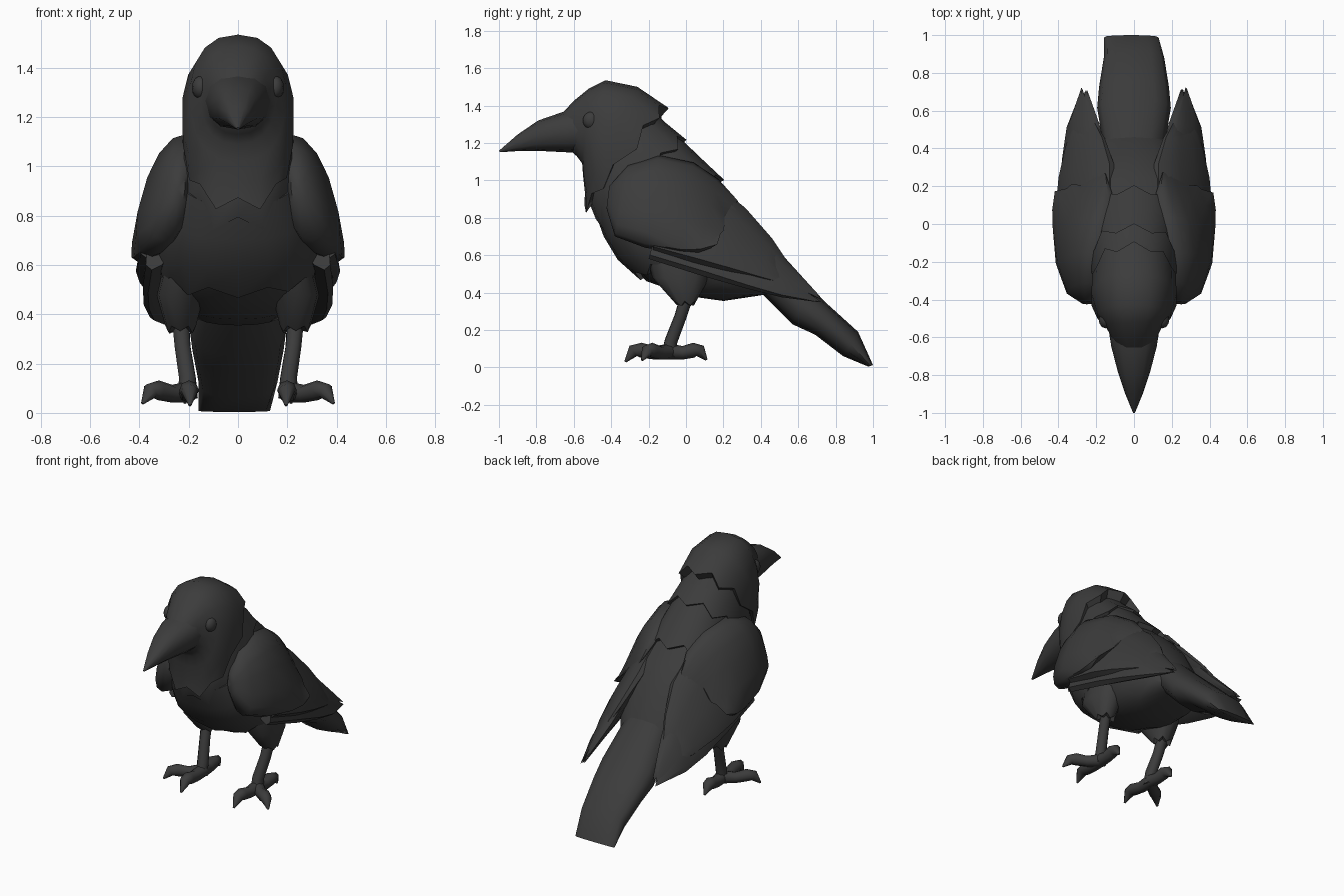
import bpy, bmesh, math, random
from mathutils import Vector

random.seed(4)
cube = bpy.data.objects.get("Cube")
if cube:
    bpy.data.objects.remove(cube)

mat = bpy.data.materials.new("charcoal black")
mat.use_nodes = True
colour = (0.045, 0.045, 0.045, 1)
mat.diffuse_color = colour
mat.node_tree.nodes["Principled BSDF"].inputs["Base Color"].default_value = colour


def skin(name, loops, angle=50):
    """Join matching loops of points into a closed, smooth surface."""
    bm = bmesh.new()
    rows = [[bm.verts.new(p) for p in loop] for loop in loops]
    n = len(rows[0])
    for a, b in zip(rows, rows[1:]):
        for i in range(n):
            j = (i + 1) % n
            bm.faces.new((a[i], a[j], b[j], b[i]))
    for row in (rows[0], rows[-1]):
        centre = bm.verts.new(sum((v.co for v in row), Vector()) / n)
        for i in range(n):
            bm.faces.new((row[i], row[(i + 1) % n], centre))
    bmesh.ops.recalc_face_normals(bm, faces=bm.faces)
    for f in bm.faces:
        f.smooth = True
    mesh = bpy.data.meshes.new(name)
    bm.to_mesh(mesh)
    bm.free()
    mesh.set_sharp_from_angle(angle=math.radians(angle))
    mesh.materials.append(mat)
    ob = bpy.data.objects.new(name, mesh)
    bpy.context.collection.objects.link(ob)
    return ob


def fuller(v):
    """Push a sine or cosine outward, for a slightly squared oval."""
    return math.copysign(abs(v) ** .85, v)


def oval(top, bottom, width, n):
    """Oval loop between two points, widened along x."""
    top, bottom = Vector(top), Vector(bottom)
    mid, half = (top + bottom) / 2, (top - bottom) / 2
    side = Vector((width, 0, 0))
    angles = [math.tau * i / n for i in range(n)]
    return [mid + half * fuller(math.cos(a)) + side * fuller(math.sin(a)) for a in angles]


def feathered(name, rings, n=18, jag=0.0, mirror=1):
    """Loft ovals; the last edge can end in ragged feather tips."""
    loops = [oval(t, b, w, n) for t, b, w in rings]
    if jag:
        for i, p in enumerate(loops[-1]):
            flow = (p - loops[-2][i]).normalized()
            p += flow * jag * (random.uniform(0.5, 1) if i % 2 == 0 else -0.4)
    for loop in loops:
        for p in loop:
            p.x *= mirror
    return skin(name, loops)


def central(name, rings, **options):
    """Loft along the body: rings are top y, top z, bottom y, bottom z, width."""
    return feathered(name, [((0, a, b), (0, c, d), w) for a, b, c, d, w in rings], **options)


def tube(name, path, radii, mirror=1, n=8):
    pts = [Vector((x * mirror, y, z)) for x, y, z in path]
    loops = []
    for i, p in enumerate(pts):
        d = pts[min(i + 1, len(pts) - 1)] - pts[max(i - 1, 0)]
        q = d.to_track_quat('Z', 'Y')
        loops.append([p + q @ Vector((math.cos(math.tau * k / n), math.sin(math.tau * k / n), 0)) * radii[i]
                      for k in range(n)])
    return skin(name, loops, 65)


# Trunk
central("body", [
    (-.22, 1.38, -.50, .95, .17), (-.02, 1.16, -.48, .80, .24),
    (.12, 1.03, -.42, .70, .30), (.25, .92, -.35, .60, .335),
    (.36, .79, -.21, .46, .32), (.46, .62, .02, .38, .26),
    (.52, .50, .20, .355, .20), (.56, .43, .40, .385, .13)], n=20)

# Belly feathers
central("breast_feathers", [
    (-.04, 1.10, -.49, .84, .24), (.09, 1.0, -.44, .70, .31),
    (.2, .86, -.365, .575, .345), (.24, .74, -.27, .49, .325)], n=20, jag=.05)

# Overlapping neck layers
central("mantle", [
    (-.16, 1.36, -.44, .95, .18), (-.01, 1.205, -.40, .85, .21),
    (.10, 1.10, -.33, .80, .23), (.18, 1.025, -.27, .74, .23)], jag=.045)
central("collar", [
    (-.24, 1.43, -.50, .98, .18), (-.13, 1.325, -.525, .90, .215),
    (-.02, 1.235, -.475, .775, .24)], jag=.05)
central("head", [
    (-.66, 1.36, -.62, 1.16, .09), (-.60, 1.425, -.585, 1.13, .125),
    (-.52, 1.49, -.555, 1.09, .153), (-.43, 1.535, -.55, 1.02, .195),
    (-.26, 1.50, -.54, .93, .228), (-.12, 1.405, -.545, .855, .225)], jag=.045)

# Beak
central("beak", [
    (-.56, 1.385, -.55, 1.15, .135), (-.66, 1.365, -.64, 1.15, .12),
    (-.79, 1.32, -.78, 1.157, .085), (-.90, 1.245, -.89, 1.157, .048),
    (-1, 1.158, -.995, 1.15, .006)], n=12)

# Tail fan
feathered("tail", [
    ((0, .30, .80), (0, .22, .50), .13), ((0, .46, .62), (0, .40, .40), .165),
    ((0, .66, .43), (0, .57, .23), .195), ((0, .76, .335), (0, .69, .175), .185),
    ((0, .92, .19), (0, .84, .06), .16), ((-.015, 1, .012), (-.015, .975, .004), .145)], n=12)

for side, s in (("left", 1), ("right", -1)):
    # Eye
    bpy.ops.mesh.primitive_uv_sphere_add(segments=12, ring_count=8, location=(.152 * s, -.505, 1.32))
    eye = bpy.context.object
    eye.name = side + "_eye"
    eye.scale = (.035, .047, .047)
    eye.data.materials.append(mat)
    bpy.ops.object.shade_smooth()

    # Wing in three layers, from the long flight feathers up to the coverts
    feathered(side + "_flight_feathers", [
        ((.20, -.10, .95), (.35, -.20, .58), .06), ((.16, .2, .94), (.365, .1, .485), .06),
        ((.17, .4, .74), (.36, .33, .42), .06), ((.2, .53, .585), (.34, .51, .375), .045),
        ((.245, .68, .42), (.29, .66, .355), .02)], n=12, jag=.07, mirror=s)
    feathered(side + "_secondary_feathers", [
        ((.17, -.08, 1.06), (.36, -.18, .62), .08), ((.13, .15, .99), (.385, .08, .55), .08),
        ((.13, .32, .85), (.375, .24, .51), .07), ((.17, .46, .69), (.35, .40, .47), .045),
        ((.2, .52, .60), (.33, .49, .45), .025)], n=12, jag=.04, mirror=s)
    feathered(side + "_wing_coverts", [
        ((.24, -.41, .97), (.25, -.425, .85), .03), ((.22, -.31, 1.08), (.3, -.38, .70), .085),
        ((.2, -.15, 1.135), (.34, -.22, .64), .12), ((.17, .04, 1.095), (.38, -.03, .61), .105),
        ((.14, .17, 1.01), (.41, .07, .615), .07), ((.15, .26, .91), (.425, .14, .64), .02)],
        n=14, jag=.03, mirror=s)

    # Leg
    feathered(side + "_thigh", [
        ((.2, .15, .66), (.2, -.22, .64), .09), ((.23, .12, .47), (.24, -.18, .48), .095),
        ((.23, .05, .345), (.235, -.06, .345), .06)], n=12, jag=.025, mirror=s)
    tube(side + "_shank", [(.235, .01, .4), (.225, -.03, .27), (.205, -.08, .14), (.205, -.09, .06)],
         [.036, .034, .036, .042], s)

    # Toes with hooked claws
    hub = Vector((.205, -.085, .08))
    tips = {"inner": (.195, -.325, .03), "outer": (.388, -.235, .038), "hind": (.215, .11, .04)}
    for toe, tip in tips.items():
        tip = Vector(tip)
        path = [hub.lerp(tip, f) for f in (0, .35, .65, .82, 1)]
        for p, z in zip(path, (.085, .078, .092, .088, tip.z)):
            p.z = z
        tube(f"{side}_{toe}_toe", path, [.042, .036, .04, .034, .006], s)
